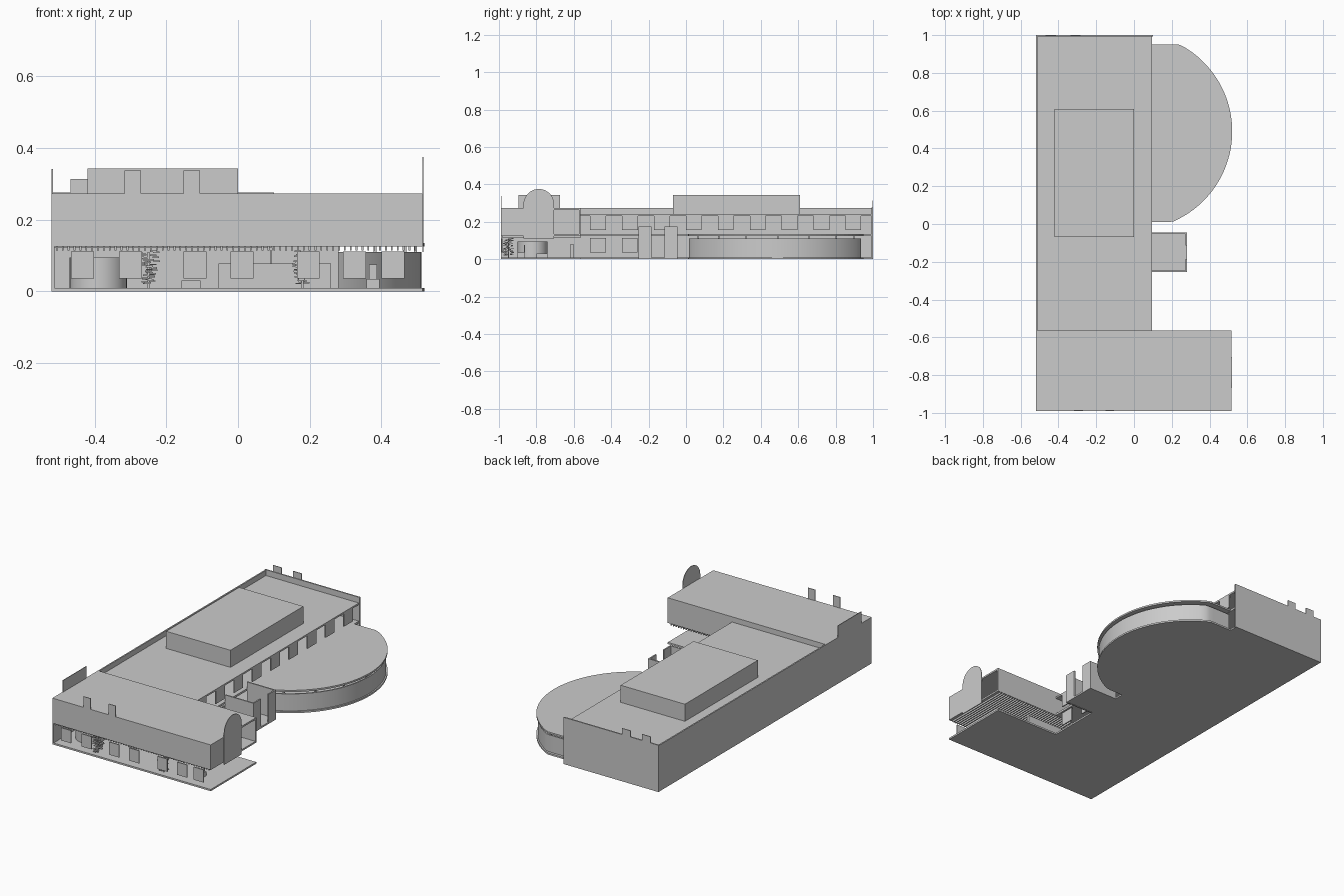
import bpy, bmesh, math, random

if "Cube" in bpy.data.objects:
    bpy.data.objects.remove(bpy.data.objects["Cube"])

random.seed(4)
grey = bpy.data.materials.new("light_grey")
grey.use_nodes = True
shade = (0.6, 0.6, 0.6, 1)
grey.diffuse_color = shade
grey.node_tree.nodes["Principled BSDF"].inputs["Base Color"].default_value = shade


def finish(name, bm):
    bmesh.ops.recalc_face_normals(bm, faces=bm.faces)
    mesh = bpy.data.meshes.new(name)
    bm.to_mesh(mesh)
    bm.free()
    mesh.materials.append(grey)
    obj = bpy.data.objects.new(name, mesh)
    bpy.context.collection.objects.link(obj)
    return obj


def add_box(bm, x, y, z):
    """Box spanning the given (low, high) pairs."""
    verts = bmesh.ops.create_cube(bm, size=1)["verts"]
    for v in verts:
        v.co = [s[0] + (c + 0.5) * (s[1] - s[0]) for c, s in zip(v.co, (x, y, z))]


def box(name, *spans):
    bm = bmesh.new()
    add_box(bm, *spans)
    return finish(name, bm)


def boxes(name, spans):
    bm = bmesh.new()
    for s in spans:
        add_box(bm, *s)
    return finish(name, bm)


def prism(name, outline, offset):
    """Extrude a closed outline of 3D points along offset."""
    bm = bmesh.new()
    face = bm.faces.new([bm.verts.new(p) for p in outline])
    out = bmesh.ops.extrude_face_region(bm, geom=[face])
    moved = [g for g in out["geom"] if isinstance(g, bmesh.types.BMVert)]
    bmesh.ops.translate(bm, verts=moved, vec=offset)
    return finish(name, bm)


# Main levels
WEST, EAST, WING_EAST = -0.52, 0.095, 0.515
FRONT, STEP, BACK = -0.99, -0.565, 1.0
T = 0.008
GROUND, FLOOR, ROOF, TOP = 0.01, 0.135, 0.242, 0.273

# Ground slabs
box("ground_slab_main", (WEST, EAST), (STEP, BACK), (0, GROUND))
box("ground_slab_front", (WEST, WING_EAST), (FRONT, STEP), (0, GROUND))
box("ground_slab_entrance", (EAST, 0.28), (-0.245, -0.045), (0, GROUND))

# Long wing: floor, roof, solid west and back walls rising as parapets
box("upper_floor", (WEST, EAST), (STEP, BACK), (0.123, FLOOR))
box("main_roof", (WEST, EAST), (STEP, BACK), (ROOF - 0.01, ROOF))
box("west_wall", (WEST, WEST + T), (FRONT, BACK), (0, TOP))
box("back_wall", (WEST, 0.1), (BACK - T, BACK), (0, 0.276))
box("roof_box", (-0.42, 0), (-0.07, 0.61), (ROOF, 0.343))

# Front wing, raised over an open hall
box("wing_floor", (WEST, WING_EAST), (FRONT, STEP), (0.125, FLOOR))
box("wing_roof", (WEST, WING_EAST), (FRONT, STEP), (TOP - 0.01, TOP))
box("wing_front_wall", (WEST, WING_EAST), (FRONT, FRONT + T), (0.125, TOP))
box("wing_back_wall", (WEST, WING_EAST), (STEP - T, STEP), (0.125, TOP))
box("wing_end_panel", (WING_EAST - T, WING_EAST), (FRONT, -0.87), (0.125, TOP))

# Ceiling slats under the front wing
boxes("ceiling_slats", [((x, x + 0.005), (FRONT + 0.01, STEP), (0.114, 0.125))
                        for x in (WEST + 0.012 + 0.0164 * i for i in range(62))])

# Arched sign plate on the east end
R, Y0 = 0.082, -0.787
arch = [(WING_EAST, Y0 - R, 0.11), (WING_EAST, Y0 + R, 0.11)]
arch += [(WING_EAST, Y0 + R * math.cos(a), 0.293 + R * math.sin(a))
         for a in (math.pi * i / 24 for i in range(25))]
prism("arched_plate", arch, (0.003, 0, 0))

# Upright plates on the parapets
box("west_plate", (WEST, WEST + 0.004), (-0.895, -0.675), (0.13, 0.342))
boxes("front_tabs", [((x, x + 0.046), (FRONT, FRONT + 0.004), (TOP - 0.02, 0.337))
                     for x in (-0.317, -0.152)])
boxes("back_tabs", [((x, x + 0.055), (BACK - 0.004, BACK), (TOP - 0.02, 0.313))
                    for x in (-0.468, -0.337)])

# Window panels hung in the open facades
boxes("upper_windows", [((EAST - 0.006, EAST), (y - 0.042, y + 0.042), (0.155, 0.233))
                        for y in (-0.47 + 0.1706 * i for i in range(9))])
boxes("lower_side_windows", [((EAST - 0.006, EAST), (y - 0.042, y + 0.042), (0.035, 0.114))
                             for y in (-0.47, -0.3)])
boxes("front_windows", [((x - 0.032, x + 0.032), (FRONT + 0.004, FRONT + 0.01), (0.036, 0.111))
                        for x in (-0.434, -0.3, -0.12, 0.011, 0.196, 0.325, 0.432)])

# Rounded hall: clipped circle with a low wall under an overhanging roof
CY, RAD = 0.49, 0.52


def arc(radius, low, high, count=48):
    start = -math.acos(EAST / radius)
    pts = []
    for i in range(count + 1):
        a = start - 2 * start * i / count
        pts.append((radius * math.cos(a), min(high, max(low, CY + radius * math.sin(a)))))
    return pts


rim = arc(RAD, 0.01, 0.95)
prism("round_hall_floor", [(x, y, 0) for x, y in rim], (0, 0, GROUND))
prism("round_hall_roof", [(x, y, 0.125) for x, y in rim], (0, 0, 0.01))
outer, inner = arc(0.512, 0.015, 0.935), arc(0.504, 0.023, 0.927)
hall = [(x, y, GROUND) for x, y in outer + inner[::-1]]
wall = prism("round_hall_wall", hall, (0, 0, 0.1))

# Slim posts carrying the rounded roof
boxes("round_hall_posts", [((x - 0.004, x + 0.004), (y - 0.004, y + 0.004), (GROUND, 0.125))
                           for x, y in arc(0.495, 0.05, 0.9)[6:44:6]])

# Entrance: two side walls with returns either side of the doorway
boxes("entrance_walls", [((EAST, 0.28), (y, y + T), (0, 0.175)) for y in (-0.255, -0.053)]
      + [((0.272, 0.28), (y, y + 0.07), (0, 0.175)) for y in (-0.255, -0.115)])

# Hall furnishings: round room, counter, bench, chair
bm = bmesh.new()
bmesh.ops.create_cone(bm, segments=32, radius1=0.08, radius2=0.08, depth=0.085, cap_ends=True)
bmesh.ops.translate(bm, verts=bm.verts, vec=(-0.39, -0.82, 0.0525))
room = finish("round_room", bm)
box("counter", (-0.055, 0.26), (-0.62, -0.6), (GROUND, 0.078))
box("bench", (-0.157, -0.105), (-0.8, -0.74), (GROUND, 0.03))
boxes("chair", [((0.358, 0.395), (-0.9, -0.86), (GROUND, 0.035)),
                ((0.365, 0.388), (-0.865, -0.86), (0.035, 0.075))])

# Leafy plants made of small flat blocks
for side, px in (("west", -0.25), ("east", 0.18)):
    leaves = [((px - 0.003, px + 0.003), (-0.953, -0.947), (GROUND, 0.11))]
    for i in range(40):
        z = 0.02 + 0.0023 * i
        x = px + random.uniform(-0.02, 0.02) * (0.4 + z * 9)
        y = -0.95 + random.uniform(-0.025, 0.025)
        leaves.append(((x - 0.009, x + 0.009), (y - 0.006, y + 0.006), (z, z + 0.004)))
    boxes(side + "_plant", leaves)

# Smooth the curved parts
bpy.ops.object.select_all(action="DESELECT")
for obj in (wall, room):
    obj.select_set(True)
bpy.context.view_layer.objects.active = wall
bpy.ops.object.shade_smooth_by_angle()
